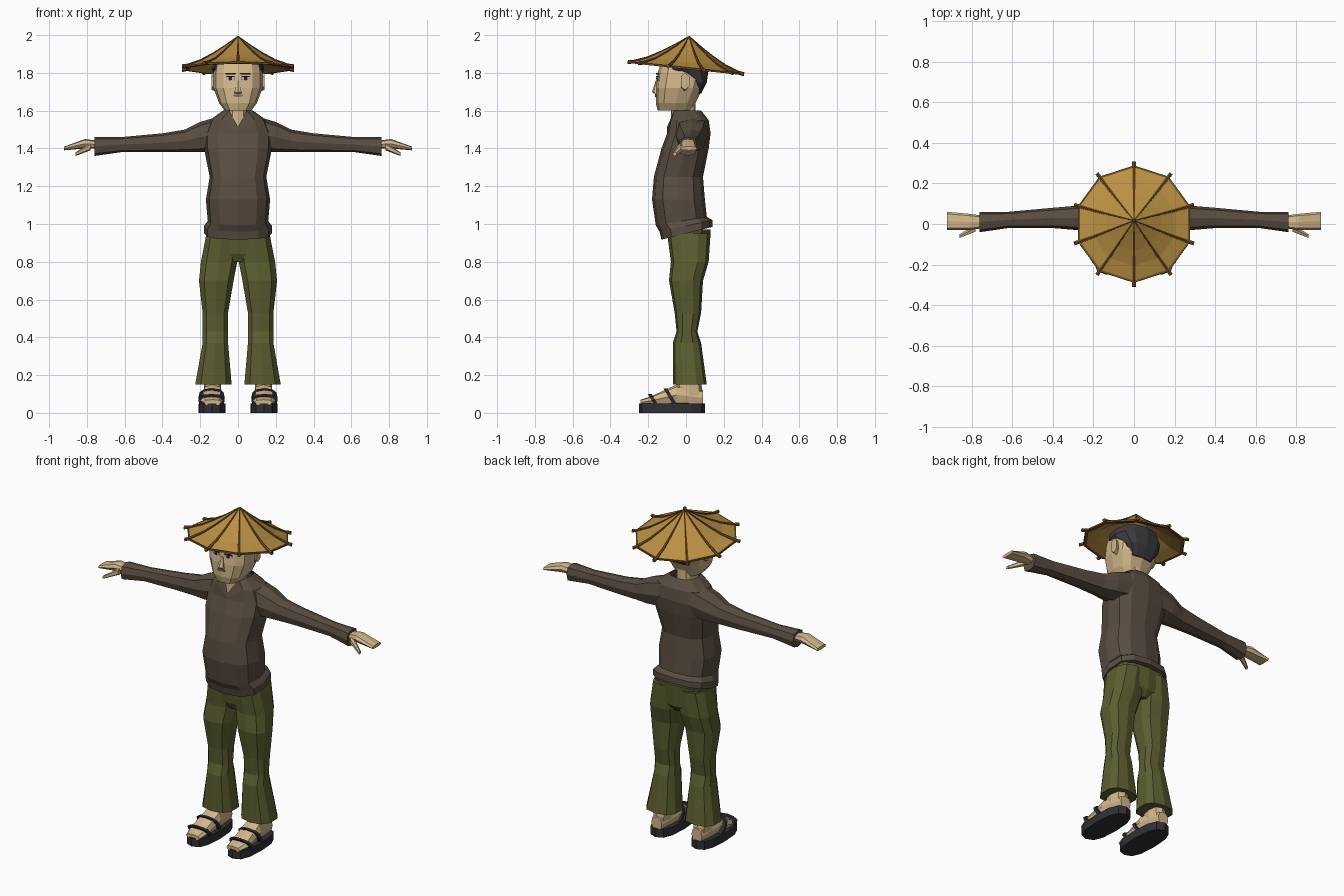
import bpy
import bmesh
from math import sin, cos, pi, tau, radians, copysign
from mathutils import Matrix

default_cube = bpy.data.objects.get("Cube")
if default_cube:
    bpy.data.objects.remove(default_cube, do_unlink=True)


def material(name, hex_code):
    """Flat material from a hex colour, stored as linear values."""
    colour = [(value / 255) ** 2.2 for value in bytes.fromhex(hex_code)] + [1]
    mat = bpy.data.materials.new(name)
    mat.use_nodes = True
    mat.diffuse_color = colour
    mat.node_tree.nodes["Principled BSDF"].inputs["Base Color"].default_value = colour
    return mat


skin = material("skin", "D2B68A")
brown_cloth = material("brown cloth", "5A4E43")
olive_cloth = material("olive cloth", "5C5E34")
straw = material("straw", "B98F45")
cane = material("dark cane", "6E4E25")
black_hair = material("black hair", "3E3E42")
leather = material("black leather", "333338")
lips = material("lips", "8A6A5C")
dark_eye = material("dark eye", "2A2624")
eye_white = material("eye white", "B9BCC0")


def loft(name, axis, rings, mats, sides=12, power=.75, matrix=Matrix(),
         tweak=None, open_end=False, rule=None):
    """Skin rounded-box rings (position, low a, high a, low b, high b) along an axis."""
    bm = bmesh.new()
    loops = []
    for position, low_a, high_a, low_b, high_b in rings:
        loop = []
        for i in range(sides):
            angle = tau * i / sides - pi / 2
            across, along = [copysign(abs(f) ** power, f) for f in (cos(angle), sin(angle))]
            a = (low_a + high_a + across * (high_a - low_a)) / 2
            b = (low_b + high_b + along * (high_b - low_b)) / 2
            point = {"x": (position, a, b), "y": (a, position, b), "z": (a, b, position)}
            loop.append(bm.verts.new(point[axis]))
        loops.append(loop)
    for lower, upper in zip(loops, loops[1:]):
        for i in range(sides):
            bm.faces.new((lower[i - 1], lower[i], upper[i], upper[i - 1]))
    bm.faces.new(loops[0])
    if not open_end:
        bm.faces.new(loops[-1])
    if tweak:
        for vert in bm.verts:
            tweak(vert.co)
    if rule:
        for face in bm.faces:
            face.material_index = rule(face.calc_center_median())
    bm.transform(matrix)
    bmesh.ops.recalc_face_normals(bm, faces=bm.faces)
    mesh = bpy.data.meshes.new(name)
    bm.to_mesh(mesh)
    bm.free()
    for mat in mats:
        mesh.materials.append(mat)
    bpy.context.collection.objects.link(bpy.data.objects.new(name, mesh))


def even(position, half, low, high):
    """Ring symmetric about the middle of the body."""
    return (position, -half, half, low, high)


def tube(position, a, b, radius):
    """Ring of equal width and height around a centre."""
    return (position, a - radius, a + radius, b - radius, b + radius)


def pair(name, *args, matrix=Matrix(), **options):
    """Build a part on the left and its mirror image on the right."""
    for side, sign in (("left", 1), ("right", -1)):
        mirror = Matrix.Diagonal((sign, 1, 1, 1))
        loft(f"{side}_{name}", *args, matrix=mirror @ matrix, **options)


def face_plate(name, x, z, width, height, mat, lift=0):
    """Thin painted detail following the curve of the face."""
    place = Matrix.Translation((x, x / 5 - .158 - lift, z)) @ Matrix.Rotation(x * 4, 4, "Z")
    build = pair if x else loft
    build(name, "y", [even(y, width / 2, -height / 2, height / 2) for y in (-.004, .004)],
          [mat], sides=8, matrix=place)


# Shirt body: sloping hem and a V neckline
def drape(co):
    if co.z < 1.1:
        co.z += co.y / 4 * min(1, (1.1 - co.z) * 8)
    if co.z > 1.5 and abs(co.x) < .01 and co.y < 0:
        co.y = -.1
        co.z = 1.49 + (co.z - 1.55) / 2


loft("shirt_body", "z", [
    even(.95, .18, -.13, .14), even(.99, .18, -.14, .14), even(1.02, .16, -.16, .11),
    even(1.13, .17, -.18, .1), even(1.25, .15, -.17, .09), even(1.4, .18, -.13, .12),
    even(1.48, .18, -.1, .13), even(1.55, .15, -.09, .12), even(1.6, .08, -.07, .08)],
    [brown_cloth], tweak=drape, open_end=True)

# Sleeves with a flared cuff
pair("sleeve", "x", [
    tube(.1, .03, 1.48, .09), tube(.2, .03, 1.46, .08), tube(.28, .03, 1.44, .06),
    tube(.4, .03, 1.43, .05), tube(.62, .02, 1.42, .04), tube(.76, .01, 1.41, .05)],
    [brown_cloth], sides=8)

# Hands: flat fanned fingers with a lower thumb
pair("hand", "x", [
    (.74, -.02, .04, 1.4, 1.44), (.81, -.03, .05, 1.4, 1.45),
    (.92, -.03, .06, 1.39, 1.41)], [skin], sides=8)
pair("thumb", "x", [tube(.78, -.02, 1.41, .02), tube(.86, -.06, 1.37, .01)], [skin], sides=6)

# Trousers: hips and two flared legs
loft("trouser_hips", "z", [
    even(.8, .05, -.06, .09), even(.84, .13, -.08, .12), even(.97, .17, -.1, .13)],
    [olive_cloth])
pair("trouser_leg", "z", [
    (.15, .03, .23, -.07, .11), (.37, .05, .19, -.07, .08), (.43, .05, .19, -.05, .06),
    (.53, .05, .19, -.06, .08), (.7, .02, .21, -.09, .09), (.8, 0, .2, -.08, .12),
    (.95, 0, .17, -.1, .13)], [olive_cloth], sides=10)

# Ankles, feet and sandals
pair("ankle", "z", [(.09, .09, .18, -.06, .09), (.24, .09, .18, -.03, .07)], [skin], sides=8)
pair("foot", "y", [
    (-.24, .09, .18, .04, .07), (-.18, .08, .2, .04, .09),
    (-.05, .08, .19, .04, .15), (.09, .1, .17, .04, .12)], [skin], sides=8)
pair("sandal_sole", "z", [(z, .065, .21, -.25, .1) for z in (0, .05)], [leather])


def lean_forward(co):
    co.y -= (co.z - .03) * .6


for label, back, top in (("toe_strap", -.15, .1), ("instep_strap", -.05, .13)):
    pair(label, "y", [(y, .07, .21, .03, top) for y in (back - .01, back + .01)],
         [leather], tweak=lean_forward)

# Neck, head, hair and ears
loft("neck", "z", [even(z, .05, -.08, .05) for z in (1.48, 1.66)], [skin])
loft("head", "z", [
    even(1.6, .07, -.15, .03), even(1.64, .1, -.16, .05), even(1.72, .13, -.16, .09),
    even(1.8, .13, -.15, .11), even(1.86, .12, -.13, .1)], [skin])
loft("hair", "z", [
    even(1.69, .07, .03, .08), even(1.75, .11, .02, .11),
    even(1.82, .14, -.11, .12), even(1.87, .12, -.13, .11)], [black_hair])
pair("ear", "x", [(.11, -.03, .01, 1.7, 1.79), (.14, -.03, .02, 1.71, 1.8)], [skin], sides=6)

# Face details
loft("nose", "z", [
    even(1.69, .02, -.17, -.14), even(1.7, .02, -.18, -.14), even(1.76, .01, -.16, -.14)],
    [skin], sides=6)
face_plate("eye", .04, 1.77, .05, .02, eye_white)
face_plate("iris", .04, 1.77, .02, .02, dark_eye, lift=.002)
face_plate("eyelid", .04, 1.78, .05, .006, dark_eye, lift=.002)
face_plate("eyebrow", .04, 1.795, .06, .008, dark_eye)
face_plate("mouth", 0, 1.68, .05, .015, lips, lift=.002)

# Straw hat: shallow tilted cone with a cane rim
tilt = Matrix.Translation((0, 0, 1.83)) @ Matrix.Rotation(radians(-6), 4, "X")
hat_radius = .28
slope = [(r, .165 * (1 - r / hat_radius) ** 1.3) for r in (.003, .07, .14, .21, hat_radius)]
rim = [(.29, 0), (.29, -.01), (.27, -.01)]
inside = [(r, z - .012) for r, z in reversed(slope[:-1])]
loft("straw_hat", "z", [even(z, r, -r, r) for r, z in slope + rim + inside],
     [straw, cane], sides=10, power=1, matrix=tilt,
     rule=lambda centre: int(centre.xy.length > .25))

# Cane ribs running from the peak past the rim
for k in range(10):
    spin = Matrix.Rotation(tau * k / 10 - pi / 2, 4, "Z")
    loft(f"hat_rib_{k + 1}", "x",
         [tube(r, 0, z, .003 + r / 40) for r, z in slope + [(.31, -.005)]],
         [cane], sides=6, power=1, matrix=tilt @ spin)
